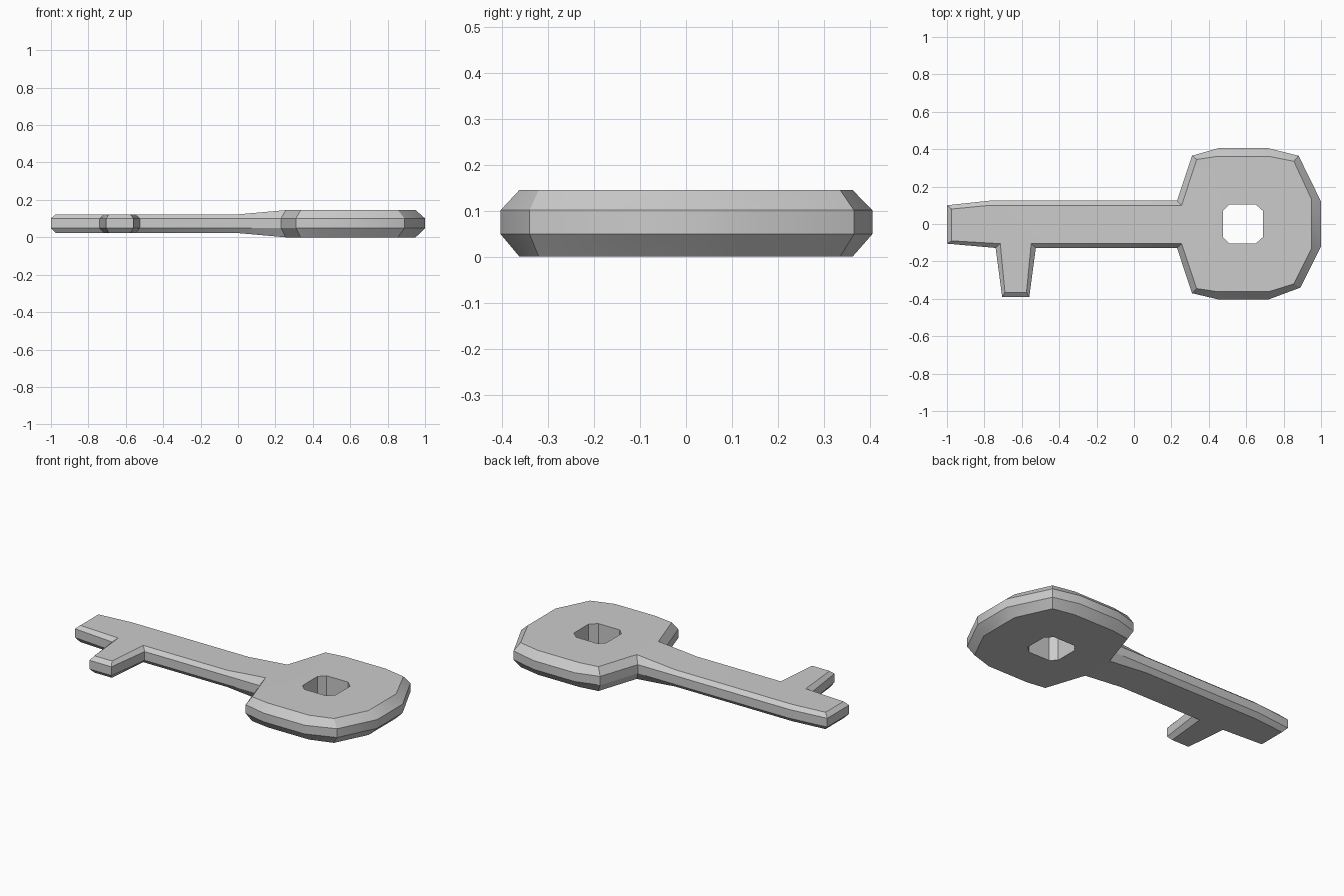
import bpy, bmesh, math

if "Cube" in bpy.data.objects:
    bpy.data.objects.remove(bpy.data.objects["Cube"])

# Outline as (outer x, outer y, inner x, inner y), counter-clockwise from the tip
OUTLINE = [
    (-1, .10, -.975, .08), (-1, -.105, -.975, -.09),
    (-.74, -.128, -.715, -.105), (-.705, -.39, -.69, -.365),
    (-.56, -.39, -.575, -.365), (-.525, -.128, -.55, -.105),
    (0, -.128, 0, -.105), (.23, -.128, .255, -.105),
    (.31, -.37, .335, -.345), (.45, -.403, .45, -.362),
    (.72, -.403, .72, -.362), (.89, -.34, .855, -.32),
    (1, -.12, .95, -.13), (1, .12, .95, .13),
    (.88, .365, .855, .335), (.72, .405, .72, .362),
    (.45, .405, .45, .362), (.31, .365, .335, .345),
    (.23, .125, .255, .10), (0, .125, 0, .10), (-.77, .125, -.77, .10),
]
# Hole corners, same direction, starting at the upper left
HOLE = [(.475, .07), (.475, -.07), (.51, -.105), (.65, -.105),
        (.69, -.07), (.69, .07), (.65, .105), (.51, .105)]


def half_height(x):
    # thin shaft, ramping up to the thicker bow
    return .05 + .0225 * min(1, max(0, x / .25))


bm = bmesh.new()
MID = .0725


def outer_ring(s):
    return [bm.verts.new((p[0], p[1], .075 + s * .026)) for p in OUTLINE]


def inner_ring(s):
    return [bm.verts.new((p[2], p[3], MID + s * half_height(p[2]))) for p in OUTLINE]


def bridge(a, b):
    n = len(a)
    for i in range(n):
        j = (i + 1) % n
        bm.faces.new((a[i], a[j], b[j], b[i]))


# Bevelled rim
rings = [inner_ring(-1), outer_ring(-1), outer_ring(1), inner_ring(1)]
for a, b in zip(rings, rings[1:]):
    bridge(a, b)

# Hole walls
holes = [[bm.verts.new((x, y, MID + s * half_height(x))) for x, y in HOLE] for s in (-1, 1)]
bridge(holes[1], holes[0])

# Broad faces: shaft, ramp, and the bow in four pieces round the hole
for r, h in ((rings[0], holes[0]), (rings[3], holes[1])):
    pieces = [
        r[0:7] + r[19:21],
        [r[6], r[7], r[18], r[19]],
        [r[18], r[7], h[1], h[0]],
        r[7:13] + [h[4], h[3], h[2], h[1]],
        [r[12], r[13], h[5], h[4]],
        r[13:19] + [h[0], h[7], h[6], h[5]],
    ]
    for p in pieces:
        bm.faces.new(p)

bmesh.ops.recalc_face_normals(bm, faces=bm.faces)
mesh = bpy.data.meshes.new("key")
bm.to_mesh(mesh)
bm.free()
key = bpy.data.objects.new("key", mesh)
bpy.context.collection.objects.link(key)

# Soft shading across shallow angles only
bpy.context.view_layer.objects.active = key
key.select_set(True)
bpy.ops.object.shade_smooth_by_angle(angle=math.radians(30))
